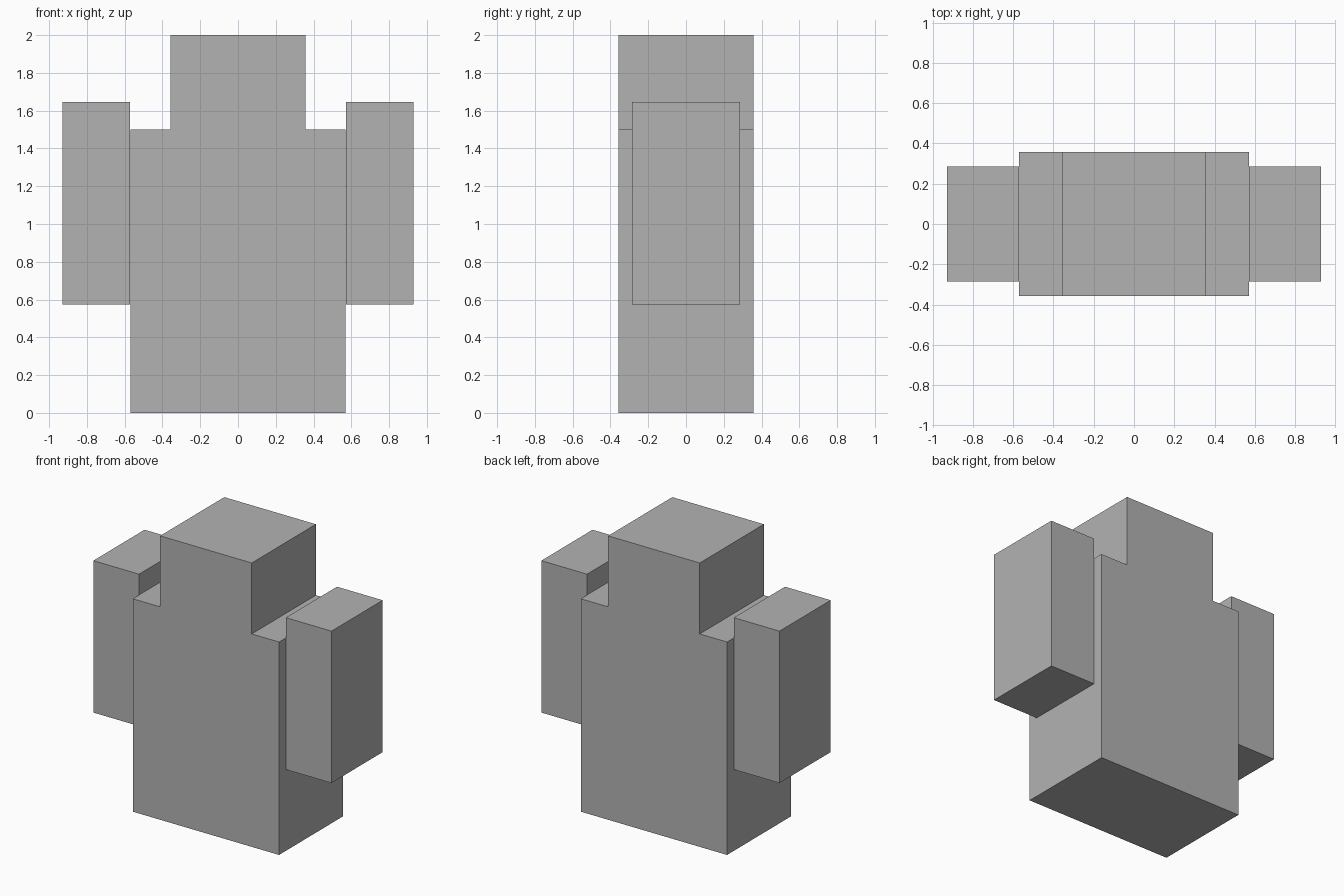
import bpy, bmesh

if "Cube" in bpy.data.objects:
    bpy.data.objects.remove(bpy.data.objects["Cube"])

grey = bpy.data.materials.new("grey")
grey.diffuse_color = (0.45, 0.45, 0.45, 1)
grey.use_nodes = True
grey.node_tree.nodes["Principled BSDF"].inputs["Base Color"].default_value = grey.diffuse_color


def extrude_profile(name, profile, depth):
    """Extrude an x/z outline symmetrically along y."""
    bm = bmesh.new()
    face = bm.faces.new([bm.verts.new((x, -depth / 2, z)) for x, z in profile])
    result = bmesh.ops.extrude_face_region(bm, geom=[face])
    verts = [g for g in result["geom"] if isinstance(g, bmesh.types.BMVert)]
    bmesh.ops.translate(bm, verts=verts, vec=(0, depth, 0))
    bmesh.ops.recalc_face_normals(bm, faces=bm.faces[:])
    mesh = bpy.data.meshes.new(name)
    bm.to_mesh(mesh)
    bm.free()
    mesh.materials.append(grey)
    obj = bpy.data.objects.new(name, mesh)
    bpy.context.collection.objects.link(obj)
    return obj


# Torso and head share one stepped outline
half = [(0.57, 0), (0.57, 1.5), (0.357, 1.5), (0.357, 2)]
extrude_profile("torso_and_head", half + [(-x, z) for x, z in reversed(half)], 0.714)

# Arms sit flush against the torso sides
for side, name in ((-1, "left_arm"), (1, "right_arm")):
    inner, outer = side * 0.572, side * 0.928
    extrude_profile(name, [(inner, 0.575), (outer, 0.575), (outer, 1.645), (inner, 1.645)], 0.57)
